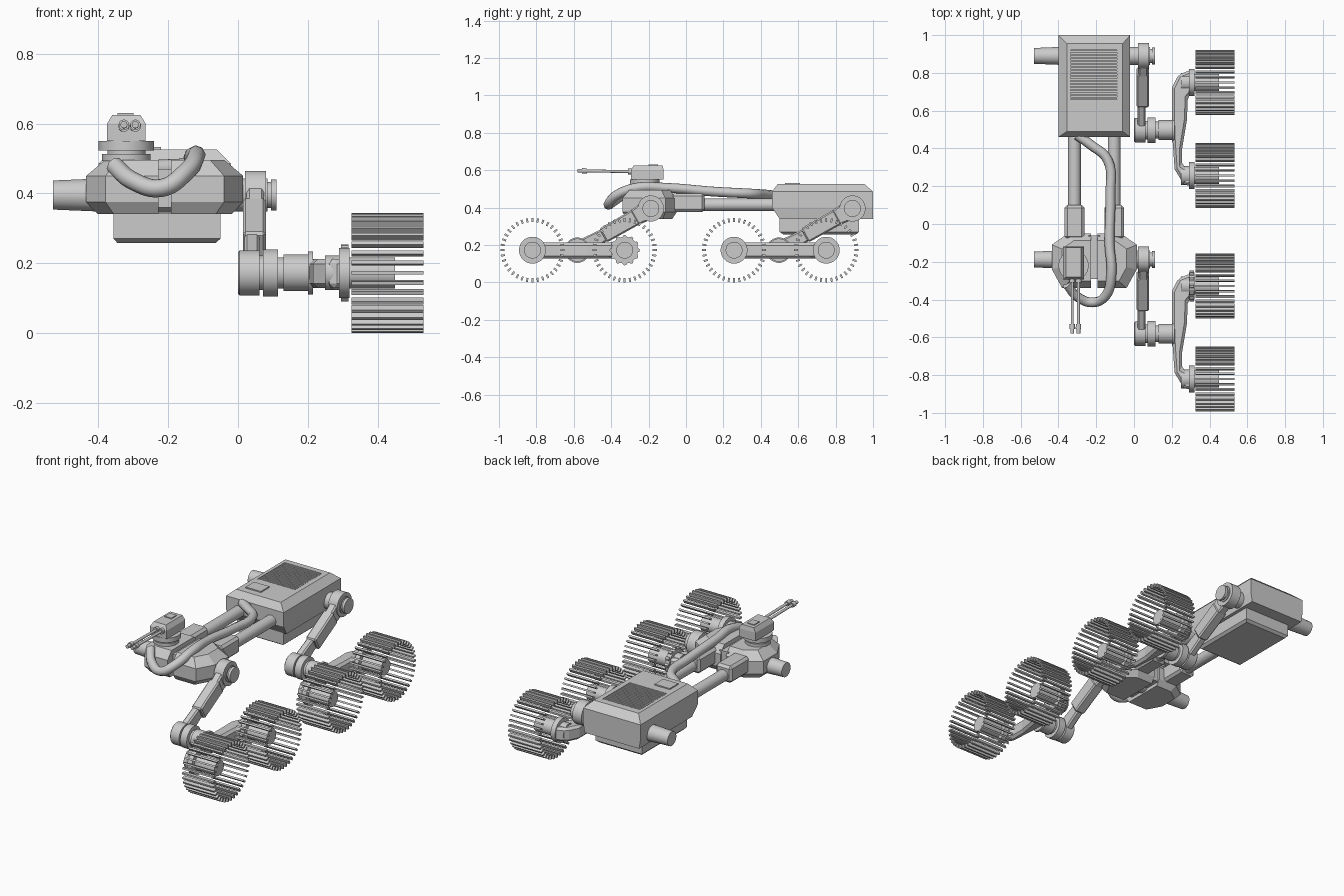
import bpy, bmesh, math
from mathutils import Vector

cube = bpy.data.objects.get("Cube")
if cube:
    bpy.data.objects.remove(cube)

grey = bpy.data.materials.new("plain_grey")
grey.use_nodes = True
grey.diffuse_color = (0.6, 0.6, 0.6, 1)
grey.node_tree.nodes["Principled BSDF"].inputs["Base Color"].default_value = (0.6, 0.6, 0.6, 1)


def finish(name, bm, smooth=False):
    bmesh.ops.recalc_face_normals(bm, faces=bm.faces)
    mesh = bpy.data.meshes.new(name)
    bm.to_mesh(mesh)
    bm.free()
    mesh.materials.append(grey)
    ob = bpy.data.objects.new(name, mesh)
    bpy.context.collection.objects.link(ob)
    if smooth:
        bpy.ops.object.select_all(action='DESELECT')
        ob.select_set(True)
        bpy.context.view_layer.objects.active = ob
        bpy.ops.object.shade_smooth_by_angle(angle=math.radians(35))
    return ob


def add_loft(bm, rings):
    """Skin a list of equal point rings and cap both ends."""
    loops = [[bm.verts.new(p) for p in ring] for ring in rings]
    n = len(loops[0])
    for a, b in zip(loops, loops[1:]):
        for i in range(n):
            j = (i + 1) % n
            bm.faces.new((a[i], a[j], b[j], b[i]))
    bm.faces.new(loops[0])
    bm.faces.new(loops[-1])


def loft(name, rings):
    bm = bmesh.new()
    add_loft(bm, rings)
    return finish(name, bm)


def rect(x0, x1, y0, y1, z):
    return [(x0, y0, z), (x1, y0, z), (x1, y1, z), (x0, y1, z)]


def box(name, x0, x1, y0, y1, z0, z1):
    return loft(name, [rect(x0, x1, y0, y1, z0), rect(x0, x1, y0, y1, z1)])


def lathe(name, start, axis, steps, n=24):
    """Turned part: steps are (distance along axis, radius)."""
    start, axis = Vector(start), Vector(axis)
    u = axis.orthogonal().normalized()
    v = axis.cross(u)
    rings = []
    for d, r in steps:
        rings.append([start + axis * d + r * (u * math.cos(t) + v * math.sin(t))
                      for t in (math.tau * (i + 0.5) / n for i in range(n))])
    bm = bmesh.new()
    add_loft(bm, rings)
    return finish(name, bm, n > 12)


def tube_x(name, x0, x1, y, z, r, n=24):
    return lathe(name, (0, y, z), (1, 0, 0), [(x0, r), (x1, r)], n)


def bevel(ob, width):
    m = ob.modifiers.new("edge", 'BEVEL')
    m.width = width
    m.segments = 1
    m.limit_method = 'ANGLE'


# Rear hull with a recessed grille
hull = loft("rear_hull", [rect(-.39, -.03, .50, 1.0, .34), rect(-.40, -.02, .46, 1.0, .40),
                          rect(-.40, -.02, .46, 1.0, .485), rect(-.355, -.06, .49, .955, .525)])
cutter = box("grille_cutter", -.335, -.09, .66, .92, .505, .56)
cutter.hide_render = True
cutter.hide_set(True)
cut = hull.modifiers.new("grille_recess", 'BOOLEAN')
cut.operation = 'DIFFERENCE'
cut.solver = 'EXACT'
cut.object = cutter
for i in range(16):
    y = .668 + i * .0163
    box(f"grille_slat_{i}", -.335, -.09, y - .005, y + .005, .503, .522)
box("hull_hatch", -.32, -.22, .53, .61, .52, .532)
loft("hull_belly", [rect(-.345, -.065, .52, .91, .257), rect(-.357, -.05, .50, .925, .27),
                    rect(-.357, -.05, .50, .925, .345)])

# Twin frame tubes with sleeves, mirrored about the body centre line
MID = -.21
for side, label in ((-1, "right"), (1, "left")):
    cx = MID + side * .105
    lathe(f"frame_tube_{label}", (cx, 0, .415), (0, 1, 0), [(-.1, .034), (.5, .034)])
    s = box(f"tube_sleeve_{label}", cx - .052, cx + .052, -.08, .10, .375, .475)
    bevel(s, .014)

    # Front body half: one plan outline, pinched at top and bottom
    plan = [(.018, -.05), (.14, -.05), (.225, -.11), (.225, -.24), (.17, -.34), (.018, -.34)]

    def ring(z, k):
        return [(MID + side * (.018 + (x - .018) * k), -.195 + (y + .195) * k, z) for x, y in plan]
    loft(f"front_body_{label}", [ring(.34, .84), ring(.375, 1), ring(.45, 1), ring(.495, .74)])
box("front_body_core", MID - .03, MID + .03, -.29, -.06, .36, .47)

# Turret with twin barrels
TX, TY = -.32, -.22
lathe("turret_base", (TX, TY, 0), (0, 0, 1),
      [(.46, .055), (.492, .055), (.492, .07), (.512, .07), (.512, .055), (.522, .055),
       (.522, .08), (.55, .08)])
loft("turret_box", [rect(-.375, -.265, -.295, -.12, .55), rect(-.375, -.265, -.295, -.12, .60),
                    rect(-.36, -.28, -.28, -.125, .625)])
box("turret_panel", -.345, -.30, -.20, -.15, .62, .63)
for x, label in ((-.337 + .01, "right"), (-.294, "left")):
    lathe(f"barrel_{label}", (x, -.28, .592), (0, -1, 0.015),
          [(0, .016), (.03, .016), (.03, .008), (.25, .008), (.25, .014), (.275, .015),
           (.275, .010), (.30, .010)], 16)

# Flexible hose from hull round the nose to the turret side
path = [(-.30, .47, .465), (-.23, .42, .47), (-.14, .34, .475), (-.125, .15, .485),
        (-.13, -.1, .505), (-.12, -.27, .505), (-.15, -.38, .46), (-.22, -.415, .415),
        (-.30, -.385, .435), (-.355, -.32, .48)]
curve = bpy.data.curves.new("cable_hose", 'CURVE')
curve.dimensions = '3D'
curve.bevel_depth = .026
curve.bevel_resolution = 2
curve.resolution_u = 6
curve.use_fill_caps = True
sp = curve.splines.new('BEZIER')
sp.bezier_points.add(len(path) - 1)
for bp, p in zip(sp.bezier_points, path):
    bp.co = p
    bp.handle_left_type = bp.handle_right_type = 'AUTO'
curve.materials.append(grey)
bpy.context.collection.objects.link(bpy.data.objects.new("cable_hose", curve))


def beam(name, a, b, wa, wb, x0, x1):
    """Flat tapered link between two (y, z) points."""
    a, b = Vector(a), Vector(b)
    d = (b - a).normalized()
    s = Vector((-d.y, d.x))
    pts = [a + s * wa, b + s * wb, b - s * wb, a - s * wa]
    ob = loft(name, [[(x, p.x, p.y) for p in pts] for x in (x0, x1)])
    bevel(ob, .008)


def wheel(name, y, z):
    """Open wheel: separate tread bars around a hub."""
    bm = bmesh.new()
    count = 36
    for i in range(count):
        t = math.tau * i / count
        out = Vector((0, math.cos(t), math.sin(t)))
        tan = Vector((0, -math.sin(t), math.cos(t)))
        c = Vector((0, y, z))
        add_loft(bm, [[c + Vector((x, 0, 0)) + out * r + tan * w
                       for r, w in ((.15, -.005), (.172, -.005), (.172, .005), (.15, .005))]
                      for x in (.325, .531)])
    finish(name + "_tread_bars", bm)
    lathe(name + "_hub", (0, y, z), (1, 0, 0),
          [(.25, .05), (.29, .05), (.29, .072), (.32, .072), (.32, .045), (.45, .045)])


def suspension(name, dy):
    """Axle, swing arm, rocker and two wheels, shifted along y."""
    top, low, z = (.89 + dy, .395), (.497 + dy, .172), .172
    lathe(name + "_axle", (0, top[0], top[1]), (1, 0, 0),
          [(-.53, .042), (-.39, .048), (.085, .048), (.085, .038), (.095, .038),
           (.095, .045), (.11, .045)])
    tube_x(name + "_arm_shoulder", .02, .08, *top, .07)
    a, b = Vector(top), Vector(low)
    beam(name + "_arm_neck", a, a.lerp(b, .3), .055, .04, .025, .075)
    beam(name + "_arm_upper", a.lerp(b, .2), a.lerp(b, .65), .044, .042, .014, .08)
    beam(name + "_arm_lower", a.lerp(b, .6), b, .034, .045, .018, .062)
    lathe(name + "_pivot", (0, *low), (1, 0, 0),
          [(0, .06), (.005, .065), (.062, .065), (.062, .05), (.072, .05), (.072, .068),
           (.115, .068), (.115, .045), (.13, .045), (.13, .053), (.20, .053),
           (.20, .062), (.215, .062)])
    outline = [(.20, .57), (.20, .72), (.235, .79), (.31, .82), (.31, .70), (.285, .67),
               (.28, .55), (.255, .40), (.255, .31), (.31, .28), (.31, .21), (.27, .20),
               (.215, .29), (.205, .43)]
    rocker = loft(name + "_rocker", [[(x, y + dy, h) for x, y in outline] for h in (.128, .212)])
    bevel(rocker, .014)
    wheel(name + "_fore_wheel", .257 + dy, z)
    wheel(name + "_aft_wheel", .75 + dy, z)


suspension("rear", 0)
suspension("front", -1.078)

# Toothed drive ring on one front wheel hub
for i in range(12):
    t = math.tau * i / 12
    tube_x(f"drive_tooth_{i}", .295, .317, -.328 + .07 * math.cos(t),
           .172 + .07 * math.sin(t), .012, 6)
